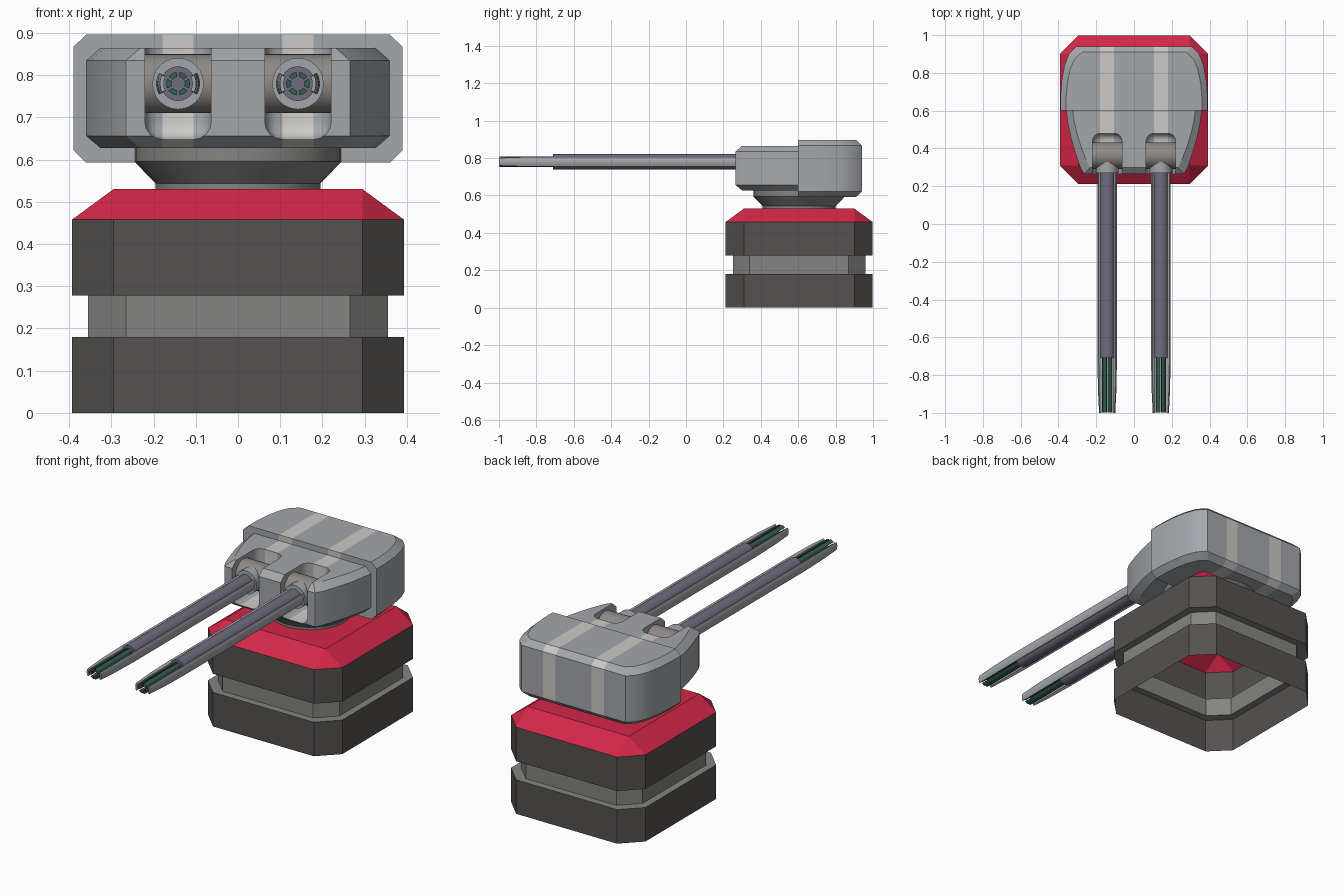
import bpy, bmesh, math
from mathutils import Vector, Matrix

if "Cube" in bpy.data.objects:
    bpy.data.objects.remove(bpy.data.objects["Cube"])


def mat(name, r, g, b):
    m = bpy.data.materials.new(name)
    m.diffuse_color = (r, g, b, 1)
    m.use_nodes = True
    m.node_tree.nodes["Principled BSDF"].inputs["Base Color"].default_value = m.diffuse_color
    return m


ARMOUR = mat("armour_grey", 0.37, 0.385, 0.41)
STRIPE = mat("light_stripe", 0.60, 0.59, 0.57)
DARK = mat("dark_base", 0.09, 0.083, 0.08)
NECK = mat("mid_grey", 0.23, 0.23, 0.22)
RED = mat("red_deck", 0.66, 0.02, 0.065)
BROWN = mat("warm_grey", 0.27, 0.25, 0.24)
PURPLE = mat("purple_grey", 0.16, 0.15, 0.21)
GREEN = mat("dark_green", 0.035, 0.11, 0.085)


def finish(name, bm, mats, smooth=None):
    me = bpy.data.meshes.new(name)
    bm.to_mesh(me)
    bm.free()
    ob = bpy.data.objects.new(name, me)
    bpy.context.collection.objects.link(ob)
    for m in mats:
        me.materials.append(m)
    if smooth:
        bpy.ops.object.select_all(action='DESELECT')
        ob.select_set(True)
        bpy.context.view_layer.objects.active = ob
        bpy.ops.object.shade_smooth_by_angle(angle=math.radians(smooth))
    return ob


def loft(rings, band_mats=None, caps=(True, True), recalc=True):
    """Bridge equal-length closed rings; band_mats gives a slot per band."""
    bm = bmesh.new()
    vs = [[bm.verts.new(p) for p in r] for r in rings]
    n = len(rings[0])
    for k in range(len(vs) - 1):
        for i in range(n):
            j = (i + 1) % n
            f = bm.faces.new((vs[k][i], vs[k][j], vs[k + 1][j], vs[k + 1][i]))
            f.material_index = band_mats[k] if band_mats else 0
    if caps[0]:
        bm.faces.new(vs[0][::-1])
    if caps[1]:
        f = bm.faces.new(vs[-1])
        f.material_index = band_mats[-1] if band_mats else 0
    bmesh.ops.remove_doubles(bm, verts=bm.verts, dist=1e-5)
    if recalc:
        bmesh.ops.recalc_face_normals(bm, faces=bm.faces)
    return bm


CY = 0.605  # centre of the base in y


# --- base: open-bottomed chamfered block with a waist and a red deck
def octagon(h, c, z):
    d = h - c
    pts = [(h, -d), (h, d), (d, h), (-d, h), (-h, d), (-h, -d), (-d, -h), (d, -h)]
    return [(x, y + CY, z) for x, y in pts]


base = [octagon(*a) for a in (
    (0.393, 0.098, 0), (0.393, 0.098, 0.18), (0.355, 0.09, 0.18), (0.355, 0.09, 0.278),
    (0.393, 0.098, 0.278), (0.393, 0.098, 0.458), (0.295, 0, 0.53))]
finish("base", loft(base, [0, 1, 1, 1, 0, 2], (False, True), False), [DARK, NECK, RED])


# --- turning ring under the turret
def circle(r, z, n=32):
    return [(r * math.cos(2 * math.pi * i / n), CY + r * math.sin(2 * math.pi * i / n), z)
            for i in range(n)]


finish("turret_ring", loft([circle(0.195, 0.528), circle(0.195, 0.543),
                            circle(0.245, 0.595), circle(0.245, 0.64)]), [NECK], 30)


# --- turret shells: half plan outlines, mirrored, with chamfered top and bottom
def shell(half, inset, zs):
    def ring(pts, z):
        return [(x, y, z) for x, y in pts] + [(-x, y, z) for x, y in reversed(pts)]
    small = [inset(x, y) for x, y in half]
    return loft([ring(small, zs[0]), ring(half, zs[1]), ring(half, zs[2]), ring(small, zs[3])])


def paint_stripes(ob):
    """Cut the shell lengthwise and colour the two stripes in line with the guns."""
    bm = bmesh.new()
    bm.from_mesh(ob.data)
    for x in (-0.179, -0.105, 0.105, 0.179):
        bmesh.ops.bisect_plane(bm, geom=bm.verts[:] + bm.edges[:] + bm.faces[:],
                               plane_co=(x, 0, 0), plane_no=(1, 0, 0))
    for f in bm.faces:
        f.material_index = int(0.105 < abs(f.calc_center_median().x) < 0.179)
    bm.to_mesh(ob.data)
    bm.free()


rear_plan = [(0.39, 0.60), (0.389, 0.68), (0.383, 0.76), (0.368, 0.84), (0.345, 0.90), (0.305, 0.94)]
rear = finish("turret_rear", shell(
    rear_plan, lambda x, y: (x - 0.03, y - 0.03 * (y - 0.6) / 0.34),
    (0.593, 0.622, 0.867, 0.896)), [ARMOUR, STRIPE], 28)
paint_stripes(rear)

front_plan = [(0.265, 0.265), (0.285, 0.30), (0.312, 0.38), (0.335, 0.46), (0.35, 0.53), (0.36, 0.61)]
front = finish("turret_front", shell(
    front_plan, lambda x, y: (x - 0.034, y + 0.035 * (0.61 - y) / 0.345),
    (0.627, 0.656, 0.835, 0.865)), [ARMOUR, STRIPE])

# gun slots cut from the front shell
GUN_X, GUN_Z = 0.142, 0.78
for s in (-1, 1):
    bm = bmesh.new()
    bmesh.ops.create_cube(bm, size=1, matrix=Matrix.Translation((s * GUN_X, 0.28, 0.848))
                          @ Matrix.Diagonal((0.157, 0.40, 0.40, 1)))
    bmesh.ops.bevel(bm, geom=bm.edges[:], offset=0.042, segments=4, profile=0.5, affect='EDGES')
    cutter = finish("slot_cutter", bm, [ARMOUR])
    cutter.hide_render = True
    mod = front.modifiers.new("slot", 'BOOLEAN')
    mod.operation, mod.object, mod.solver = 'DIFFERENCE', cutter, 'EXACT'
    bpy.context.view_layer.objects.active = front
    bpy.ops.object.modifier_apply(modifier=mod.name)
    bpy.data.objects.remove(cutter)
paint_stripes(front)
bpy.ops.object.select_all(action='DESELECT')
front.select_set(True)
bpy.context.view_layer.objects.active = front
bpy.ops.object.shade_smooth_by_angle(angle=math.radians(28))


# --- guns
def rod(name, centre, axis, r, length, m, n=24):
    bm = bmesh.new()
    rot = Vector((0, 0, 1)).rotation_difference(Vector(axis)).to_matrix().to_4x4()
    bmesh.ops.create_cone(bm, cap_ends=True, segments=n, radius1=r, radius2=r, depth=length,
                          matrix=Matrix.Translation(centre) @ rot)
    finish(name, bm, [m], 35)


def arc_bar(name, x, mid, half, sections, m, n=5):
    """Bar with an arc cross-section along y; sections are (y, inner r, outer r, angle scale)."""
    rings = []
    for y, r0, r1, k in sections:
        angs = [math.radians(mid + half * k * (2 * i / n - 1)) for i in range(n + 1)]
        pts = [(r1, a) for a in angs] + [(r0, a) for a in reversed(angs)]
        rings.append([(x + r * math.cos(a), y, GUN_Z + r * math.sin(a)) for r, a in pts])
    finish(name, loft(rings), [m], 35)


for s, side in ((-1, "left"), (1, "right")):
    x = s * GUN_X
    rod(side + "_trunnion", (x, 0.362, GUN_Z), (1, 0, 0), 0.07, 0.158, BROWN, 32)
    rod(side + "_gun_collar", (x, 0.32, GUN_Z), (0, 1, 0), 0.061, 0.10, ARMOUR)
    rod(side + "_barrel", (x, -0.205, GUN_Z), (0, 1, 0), 0.041, 1.01, PURPLE)
    for mid in (0, 180):
        arc_bar(side + "_barrel_rail", x, mid, 30,
                [(-1.0, 0.034, 0.043, 0.95), (-0.88, 0.036, 0.049, 1), (-0.72, 0.036, 0.052, 1),
                 (0.30, 0.036, 0.052, 1)], ARMOUR)
    for i in range(6):
        arc_bar(side + "_muzzle_prong", x, 60 * i, 23,
                [(-0.998, 0.016, 0.028, 1), (-0.70, 0.016, 0.028, 1)], GREEN, 3)
